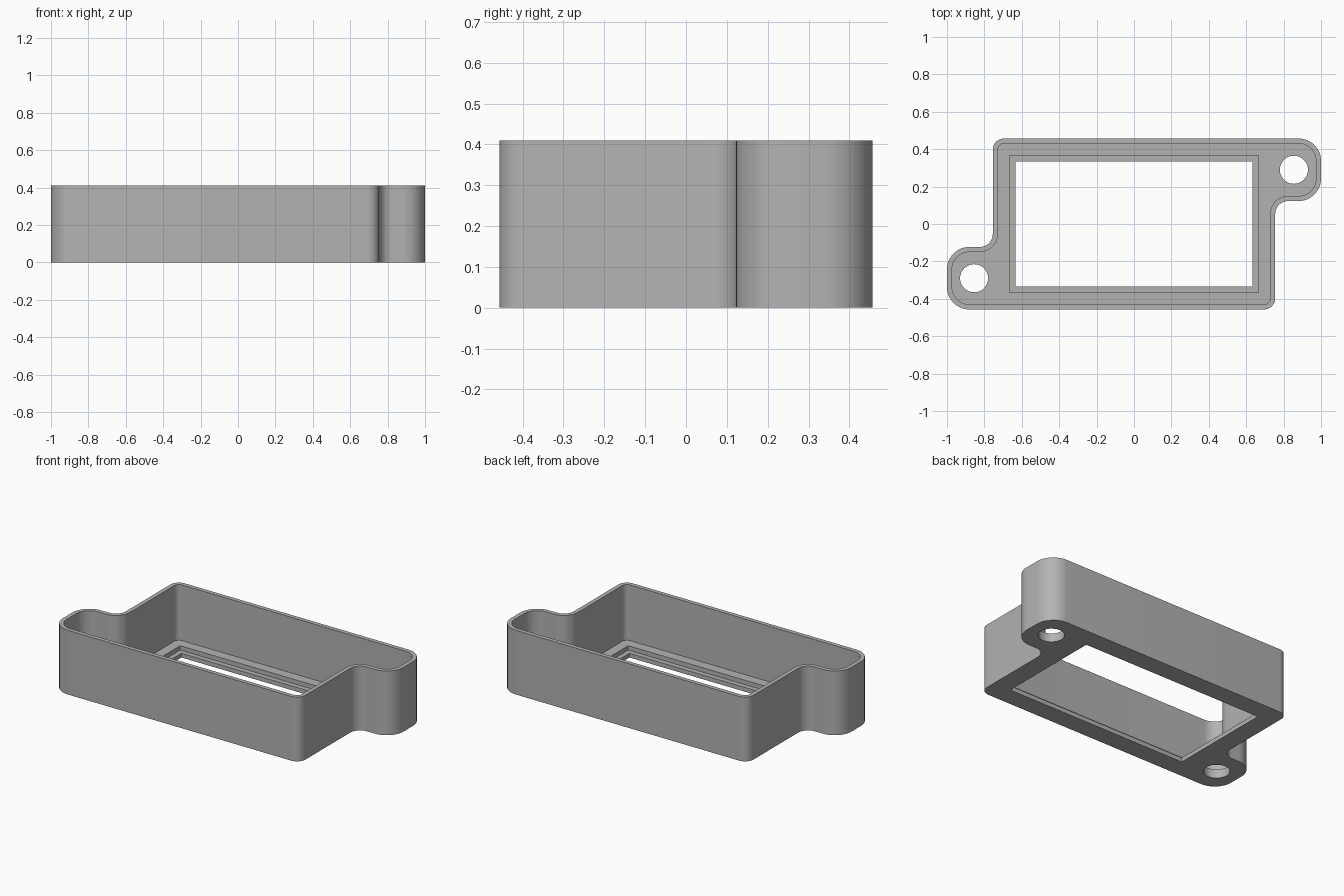
import bpy
import bmesh
import math
from mathutils import Vector

cube = bpy.data.objects.get("Cube")
if cube:
    bpy.data.objects.remove(cube, do_unlink=True)

HEIGHT, WALL = 0.41, 0.027
FLOOR, LIP = 0.055, 0.027


def make_material(name, color):
    mat = bpy.data.materials.new(name)
    mat.use_nodes = True
    mat.diffuse_color = color
    mat.node_tree.nodes["Principled BSDF"].inputs["Base Color"].default_value = color
    return mat


grey = make_material("grey plastic", (0.45, 0.45, 0.45, 1))


def rounded_outline(corners, inset=0.0, steps=12):
    """Fillet the right-angled corners (x, y, radius) of a loop, moved inward by inset."""
    points = []
    for i, (x, y, radius) in enumerate(corners):
        p = Vector((x, y))
        a = (p - Vector(corners[i - 1][:2])).normalized()
        b = (Vector(corners[(i + 1) % len(corners)][:2]) - p).normalized()
        turn = a.x * b.y - a.y * b.x
        p += (Vector((-a.y, a.x)) + Vector((-b.y, b.x))) * inset
        r = radius - inset * turn
        center = p + (b - a) * r
        for k in range(steps + 1):
            t = math.pi / 2 * k / steps
            points.append(center - b * r * math.cos(t) + a * r * math.sin(t))
    return points


def circle(cx, cy, r, n=48):
    return [Vector((cx + r * math.cos(math.tau * k / n), cy + r * math.sin(math.tau * k / n)))
            for k in range(n)]


def rectangle(hx, hy):
    return [Vector(p) for p in ((-hx, -hy), (hx, -hy), (hx, hy), (-hx, hy))]


def prism(name, outline, z0, z1):
    bm = bmesh.new()
    base = bm.faces.new([bm.verts.new((p.x, p.y, z0)) for p in outline])
    top = bmesh.ops.extrude_face_region(bm, geom=[base])
    bmesh.ops.translate(bm, vec=(0, 0, z1 - z0),
                        verts=[v for v in top["geom"] if isinstance(v, bmesh.types.BMVert)])
    bmesh.ops.recalc_face_normals(bm, faces=bm.faces)
    mesh = bpy.data.meshes.new(name)
    bm.to_mesh(mesh)
    bm.free()
    mesh.materials.append(grey)
    obj = bpy.data.objects.new(name, mesh)
    bpy.context.collection.objects.link(obj)
    return obj


# Housing outline: half of it, then the same half turned 180 degrees
half = [(0.755, -0.457, 0.06), (0.755, 0.123, 0.07), (1.0, 0.123, 0.12), (1.0, 0.457, 0.12)]
corners = half + [(-x, -y, r) for x, y, r in half]
housing = prism("housing", rounded_outline(corners), 0, HEIGHT)

# Cavity, stepped window and the two screw holes
cutters = [
    prism("cavity_cutter", rounded_outline(corners, WALL), FLOOR, HEIGHT + 0.1),
    prism("window_recess_cutter", rectangle(0.665, 0.367), LIP, FLOOR + 0.1),
    prism("window_cutter", rectangle(0.634, 0.335), -0.1, FLOOR + 0.1),
]
for side in (1, -1):
    cutters.append(prism("screw_hole_cutter", circle(side * 0.855, side * 0.29, 0.075),
                         -0.1, FLOOR + 0.1))

bpy.ops.object.select_all(action="DESELECT")
housing.select_set(True)
bpy.context.view_layer.objects.active = housing
for cutter in cutters:
    cutter.hide_render = True
    mod = housing.modifiers.new(cutter.name, "BOOLEAN")
    mod.operation = "DIFFERENCE"
    mod.solver = "EXACT"
    mod.object = cutter
    bpy.ops.object.modifier_apply(modifier=mod.name)
    bpy.data.objects.remove(cutter, do_unlink=True)

bpy.ops.object.shade_smooth_by_angle(angle=math.radians(30))
